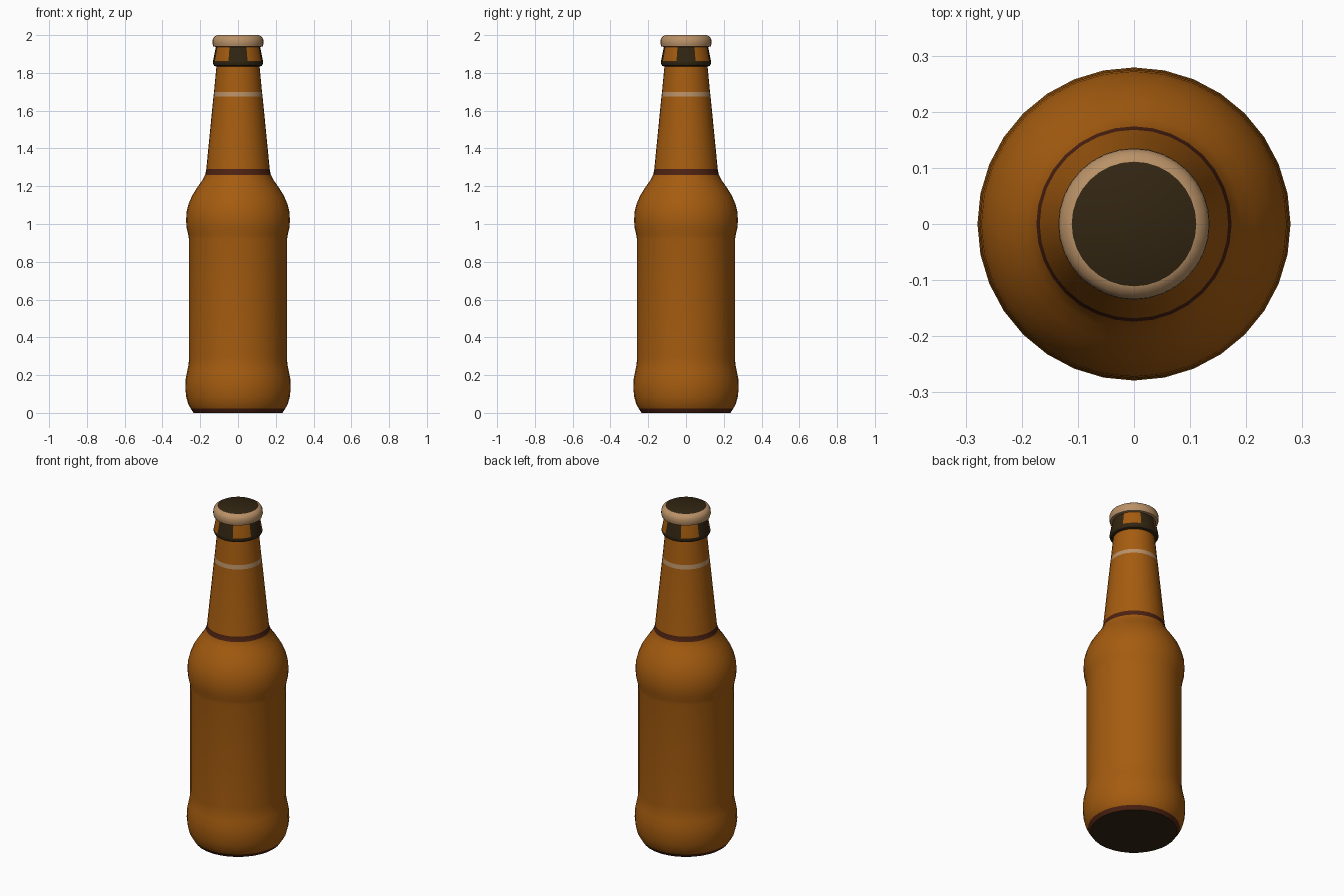
import bpy, bmesh, math

if "Cube" in bpy.data.objects:
    bpy.data.objects.remove(bpy.data.objects["Cube"])

SEG = 32


def mat(name, rgb):
    m = bpy.data.materials.new(name)
    m.diffuse_color = (*rgb, 1)
    m.use_nodes = True
    m.node_tree.nodes["Principled BSDF"].inputs["Base Color"].default_value = m.diffuse_color
    return m


MATS = [mat("amber glass", (0.376, 0.107, 0.005)),
        mat("tan metal", (0.485, 0.283, 0.136)),
        mat("dark brown", (0.032, 0.019, 0.006)),
        mat("red brown", (0.075, 0.016, 0.006))]
AMBER, TAN, DARK, RED = range(4)


def lathe(name, profile, rule):
    """Spin (radius, height) points round z, cap both ends, colour faces by rule(centre, normal)."""
    bm = bmesh.new()
    rings = []
    for r, z in profile:
        rings.append([bm.verts.new((r * math.cos(2 * math.pi * i / SEG),
                                    r * math.sin(2 * math.pi * i / SEG), z)) for i in range(SEG)])
    for a, b in zip(rings, rings[1:]):
        for i in range(SEG):
            j = (i + 1) % SEG
            bm.faces.new((a[i], a[j], b[j], b[i]))
    bm.faces.new(rings[0][::-1])
    bm.faces.new(rings[-1])
    bm.normal_update()
    for f in bm.faces:
        f.material_index = rule(f.calc_center_median(), f.normal)
    me = bpy.data.meshes.new(name)
    bm.to_mesh(me)
    bm.free()
    for m in MATS:
        me.materials.append(m)
    ob = bpy.data.objects.new(name, me)
    bpy.context.collection.objects.link(ob)
    bpy.ops.object.select_all(action='DESELECT')
    ob.select_set(True)
    bpy.context.view_layer.objects.active = ob
    bpy.ops.object.shade_smooth_by_angle(angle=math.radians(40))
    return ob


# Bottle body: base, label waist, shoulder and neck
def body_colour(c, n):
    if n.z < -0.9:
        return DARK
    if c.z < 0.022 or 1.26 < c.z < 1.29:
        return RED
    if 1.675 < c.z < 1.7:
        return TAN
    return AMBER


lathe("bottle_body", [
    (0.235, 0), (0.25, 0.022), (0.265, 0.05), (0.274, 0.085), (0.279, 0.13), (0.277, 0.18),
    (0.268, 0.225), (0.261, 0.26), (0.26, 0.3), (0.26, 0.92), (0.264, 0.945), (0.272, 0.98),
    (0.275, 1.02), (0.272, 1.065), (0.262, 1.105), (0.243, 1.15), (0.215, 1.195),
    (0.19, 1.23), (0.174, 1.26), (0.168, 1.29), (0.13, 1.675), (0.127, 1.7),
    (0.114, 1.835), (0.108, 1.9)], body_colour)


# Lip below the cap, dark underneath and with four dark patches
def lip_colour(c, n):
    if c.z < 1.858:
        return DARK
    quarter = math.degrees(math.atan2(c.y, c.x)) % 90
    return DARK if min(quarter, 90 - quarter) < 18 else AMBER


lathe("lip", [(0.112, 1.832), (0.127, 1.838), (0.133, 1.85), (0.132, 1.862),
              (0.116, 1.945)], lip_colour)

# Crown cap with a rounded rim and a dark flat top
lathe("cap", [(0.118, 1.938), (0.131, 1.94), (0.135, 1.955), (0.134, 1.975),
              (0.127, 1.99), (0.111, 2.0)],
      lambda c, n: DARK if n.z > 0.95 else TAN)
